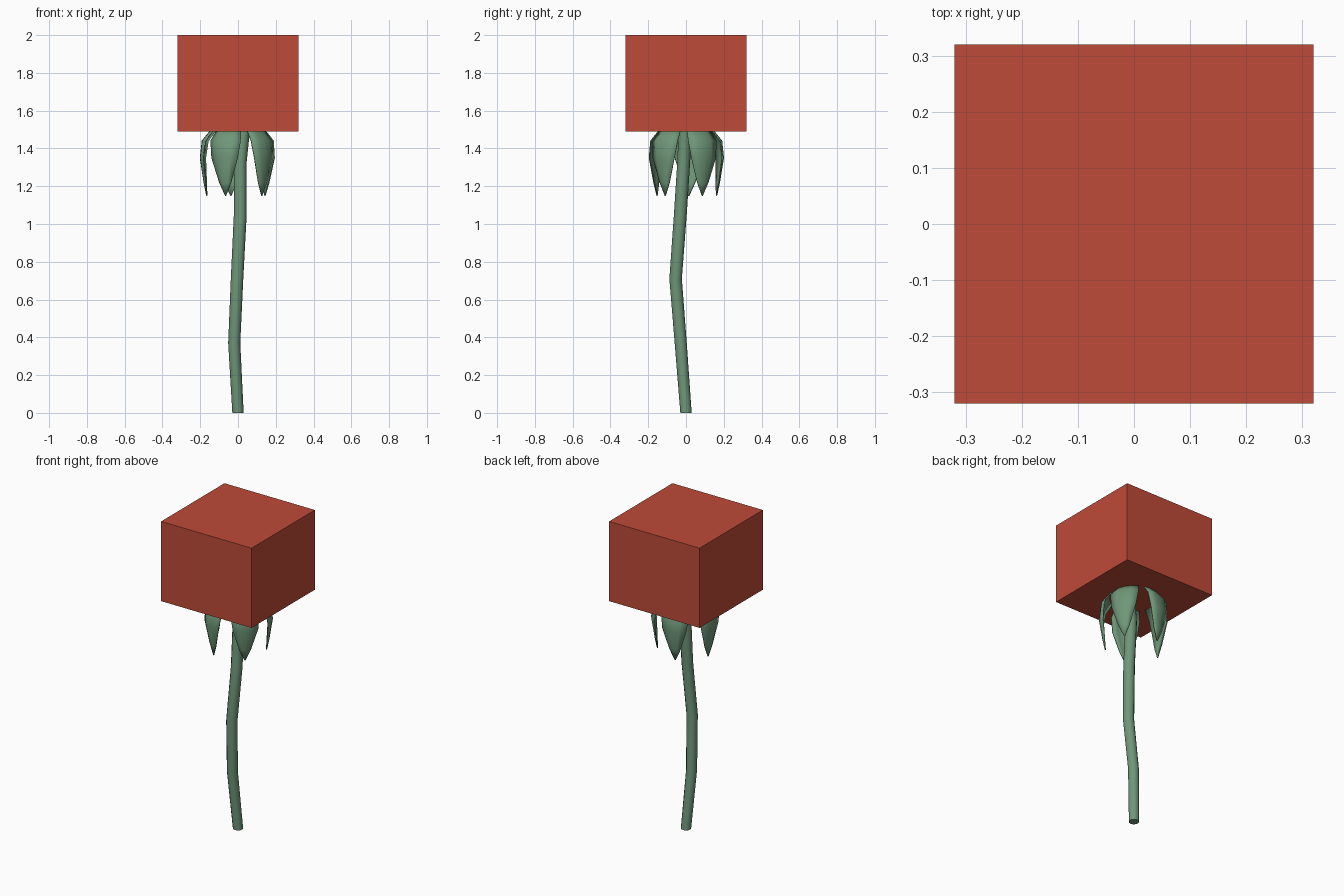
import bpy, bmesh, math
from mathutils import Vector, Matrix

if "Cube" in bpy.data.objects:
    bpy.data.objects.remove(bpy.data.objects["Cube"])


def material(name, color):
    m = bpy.data.materials.new(name)
    m.diffuse_color = color
    m.use_nodes = True
    m.node_tree.nodes["Principled BSDF"].inputs["Base Color"].default_value = m.diffuse_color
    return m


green = material("leaf_green", (0.16, 0.31, 0.19, 1))
red = material("petal_red", (0.52, 0.07, 0.04, 1))


def finish(name, bm, mat, smooth):
    bmesh.ops.recalc_face_normals(bm, faces=bm.faces)
    me = bpy.data.meshes.new(name)
    bm.to_mesh(me)
    bm.free()
    me.materials.append(mat)
    for p in me.polygons:
        p.use_smooth = smooth
    ob = bpy.data.objects.new(name, me)
    bpy.context.collection.objects.link(ob)
    return ob


# Flower head: plain block
bm = bmesh.new()
bmesh.ops.create_cube(bm, size=1, matrix=Matrix.Translation((0, 0, 1.745)) @ Matrix.Diagonal((0.64, 0.64, 0.51, 1)))
finish("flower_head", bm, red, False)

# Stem: rings along a gently bent path
path = [(0, 0, 0), (-0.02, -0.028, 0.37), (-0.005, -0.055, 0.71),
        (0.012, -0.03, 1.05), (0.012, -0.012, 1.33), (0.03, -0.005, 1.50)]
radii = [0.03, 0.032, 0.033, 0.034, 0.034, 0.034]
N = 12
bm = bmesh.new()
rings = []
for (x, y, z), r in zip(path, radii):
    rings.append([bm.verts.new((x + r * math.cos(2 * math.pi * i / N),
                                y + r * math.sin(2 * math.pi * i / N), z)) for i in range(N)])
for a, b in zip(rings, rings[1:]):
    for i in range(N):
        bm.faces.new((a[i], a[(i + 1) % N], b[(i + 1) % N], b[i]))
bm.faces.new(rings[0])
bm.faces.new(rings[-1])
stem = finish("stem", bm, green, True)
bpy.context.view_layer.objects.active = stem
stem.select_set(True)
bpy.ops.object.shade_smooth_by_angle(angle=math.radians(40))

# Sepals: five drooping leaves; rows of (radius, height, half width)
rows = [(0.03, 1.50, 0.02), (0.145, 1.495, 0.07), (0.19, 1.44, 0.086),
        (0.20, 1.35, 0.075), (0.18, 1.22, 0.034), (0.166, 1.15, 0.002)]
for k in range(5):
    bm = bmesh.new()
    grid = []
    for r, z, w in rows:
        grid.append([bm.verts.new((r - 0.28 * w * t * t, w * t, z))
                     for t in (-1, -0.5, 0, 0.5, 1)])
    for a, b in zip(grid, grid[1:]):
        for i in range(4):
            bm.faces.new((a[i], a[i + 1], b[i + 1], b[i]))
    bmesh.ops.rotate(bm, verts=bm.verts, cent=Vector(),
                     matrix=Matrix.Rotation(math.radians(31 + 72 * k), 3, 'Z'))
    sepal = finish(f"sepal_{k + 1}", bm, green, True)
    thick = sepal.modifiers.new("thickness", 'SOLIDIFY')
    thick.thickness = 0.006
    thick.offset = 0
